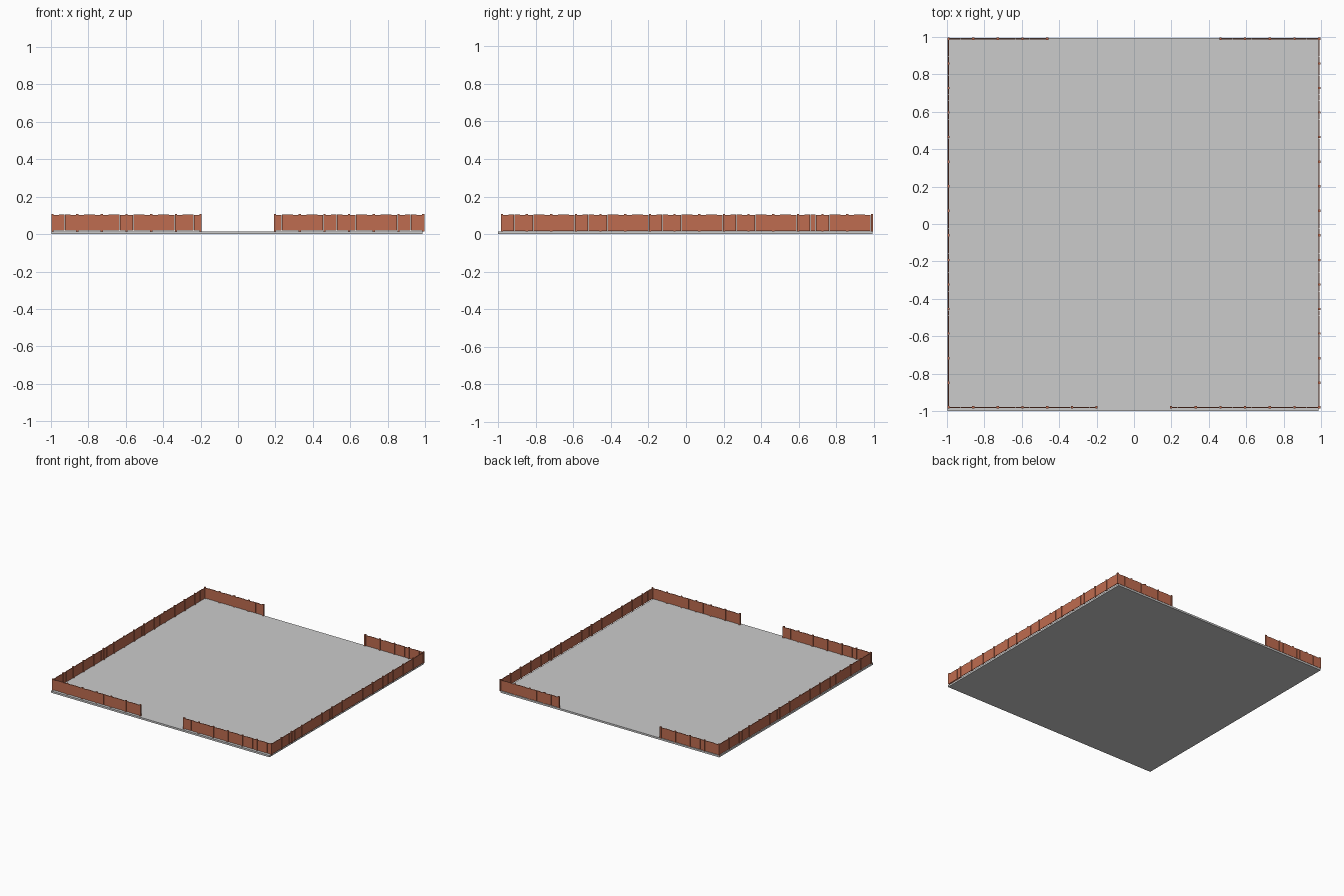
import bpy, bmesh
from mathutils import Vector

if "Cube" in bpy.data.objects:
    bpy.data.objects.remove(bpy.data.objects["Cube"])

wood = bpy.data.materials.new("fence_wood")
wood.diffuse_color = (0.52, 0.15, 0.08, 1)
wood.use_nodes = True
wood.node_tree.nodes["Principled BSDF"].inputs["Base Color"].default_value = wood.diffuse_color
SLAB_TOP = 0.015


def add_box(bm, lo, hi):
    geo = bmesh.ops.create_cube(bm, size=1)
    lo, hi = Vector(lo), Vector(hi)
    for v in geo["verts"]:
        v.co = (lo + hi) / 2 + v.co * (hi - lo)


def finish(name, bm, mat=None):
    mesh = bpy.data.meshes.new(name)
    bm.to_mesh(mesh)
    bm.free()
    if mat:
        mesh.materials.append(mat)
    obj = bpy.data.objects.new(name, mesh)
    bpy.context.collection.objects.link(obj)


def fence(name, axis, start, end, offset, panels):
    """Straight fence run along x or y: posts with four boards between each pair."""
    def part(bm, a0, a1, half, z0, z1):
        if axis == "x":
            add_box(bm, (a0, offset - half, z0), (a1, offset + half, z1))
        else:
            add_box(bm, (offset - half, a0, z0), (offset + half, a1, z1))

    posts, boards = bmesh.new(), bmesh.new()
    step = (end - start) / panels
    for i in range(panels + 1):
        p = start + i * step
        part(posts, p - 0.006, p + 0.006, 0.006, SLAB_TOP, 0.108)
    for i in range(panels):
        a, w = start + i * step + 0.006, (step - 0.012) / 4
        for k in range(4):
            top = 0.104 if k in (1, 2) else 0.102
            part(boards, a + k * w, a + (k + 1) * w - 0.0006, 0.0025, SLAB_TOP + 0.003, top)
    finish(name + "_posts", posts, wood)
    finish(name + "_boards", boards, wood)


# ground slab
slab = bmesh.new()
add_box(slab, (-0.998, -1, 0), (0.986, 0.994, SLAB_TOP))
finish("ground_slab", slab)

# side fences, full length
fence("left_fence", "y", -0.98, 0.99, -0.992, 15)
fence("right_fence", "y", -0.98, 0.99, 0.99, 15)

# front fence with gate gap
fence("front_left_fence", "x", -0.992, -0.2, -0.98, 6)
fence("front_right_fence", "x", 0.198, 0.99, -0.98, 6)

# back fence with wider gap
fence("back_left_fence", "x", -0.992, -0.464, 0.99, 4)
fence("back_right_fence", "x", 0.462, 0.99, 0.99, 4)
